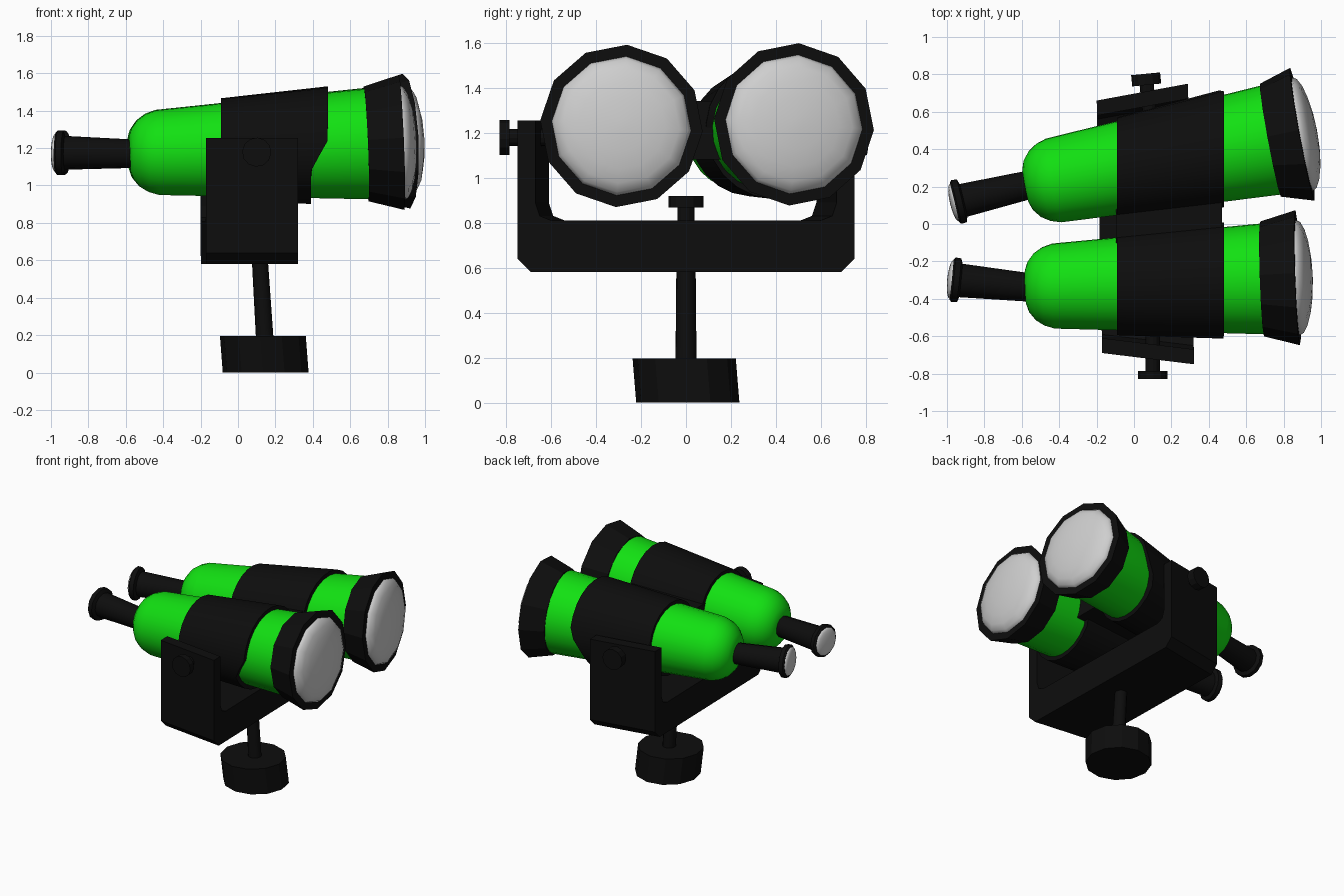
import bpy, bmesh, math
from mathutils import Vector

if "Cube" in bpy.data.objects:
    bpy.data.objects.remove(bpy.data.objects["Cube"])


def material(name, rgb):
    m = bpy.data.materials.new(name)
    m.use_nodes = True
    m.diffuse_color = (*rgb, 1)
    b = m.node_tree.nodes["Principled BSDF"]
    b.inputs["Base Color"].default_value = (*rgb, 1)
    b.inputs["Roughness"].default_value = 0.6
    return m


GREEN = material("bright green", (0.006, 0.75, 0.006))
BLACK = material("matt black", (0.004, 0.004, 0.004))
GLASS = material("pale grey glass", (0.62, 0.62, 0.62))


def finish(name, bm, mat, smooth=None):
    bmesh.ops.recalc_face_normals(bm, faces=bm.faces)
    me = bpy.data.meshes.new(name)
    bm.to_mesh(me)
    bm.free()
    me.materials.append(mat)
    ob = bpy.data.objects.new(name, me)
    bpy.context.collection.objects.link(ob)
    if smooth:
        bpy.ops.object.select_all(action='DESELECT')
        ob.select_set(True)
        bpy.context.view_layer.objects.active = ob
        bpy.ops.object.shade_smooth_by_angle(angle=math.radians(smooth))
    return ob


def loft(name, mat, rings, normal, sides=12, smooth=None, warp=None):
    """Skin (centre, radius) rings lying square to the normal, with closed ends."""
    n = Vector(normal).normalized()
    side = Vector((0, 0, 1)) if abs(n.z) < 0.9 else Vector((0, 1, 0))
    u = side.cross(n).normalized()
    v = n.cross(u)
    bm = bmesh.new()
    loops = []
    for c, r in rings:
        loop = []
        for i in range(sides):
            a = 2 * math.pi * i / sides - math.radians(4)
            p = Vector(c) + r * (u * math.cos(a) + v * math.sin(a))
            loop.append(bm.verts.new(warp(p) if warp else p))
        loops.append(loop)
    for a, b in zip(loops, loops[1:]):
        for i in range(sides):
            j = (i + 1) % sides
            bm.faces.new((a[i], a[j], b[j], b[i]))
    bm.faces.new(loops[0])
    bm.faces.new(loops[-1])
    return finish(name, bm, mat, smooth)


def prism(name, mat, low, high):
    """Join two matching outlines."""
    bm = bmesh.new()
    a = [bm.verts.new(p) for p in low]
    b = [bm.verts.new(p) for p in high]
    bm.faces.new(a)
    bm.faces.new(b)
    for i in range(len(a)):
        j = (i + 1) % len(a)
        bm.faces.new((a[i], a[j], b[j], b[i]))
    return finish(name, bm, mat)


def dome(name, centre, n, radius, bulge, sides=12):
    """Shallow bulging lens."""
    rings = [(centre - n * 0.01, radius)]
    for k in range(6):
        a = math.radians(90 * k / 5.3)
        rings.append((centre + n * bulge * math.sin(a), radius * math.cos(a)))
    loft(name, GLASS, rings, n, sides, smooth=50)


def slant(p):
    """Pull the lower front edge of the grip backwards."""
    if p.x > 0.3:
        p.x -= 0.09 * min(1, max(0, (1.24 - p.z) / 0.16))
    return p


# Each telescope: rear of body, front rim, eyepiece end, start of objective hood
BARRELS = [
    ("right", Vector((-0.58, -0.337, 1.17)), Vector((0.875, -0.287, 1.23)),
     Vector((-0.975, -0.297, 1.175)), 0.685),
    ("left", Vector((-0.58, 0.205, 1.17)), Vector((0.90, 0.48, 1.237)),
     Vector((-0.96, 0.115, 1.175)), 0.73),
]
for label, rear, front, eye, hood_x in BARRELS:
    n = (front - rear).normalized()

    def at(x):
        return rear.lerp(front, (x - rear.x) / (front.x - rear.x))

    # Domed and tapering body
    profile = [(-0.58, 0.09), (-0.565, 0.135), (-0.53, 0.18), (-0.485, 0.21),
               (-0.43, 0.228), (hood_x + 0.02, 0.298)]
    loft(label + "_body", GREEN, [(at(x), r) for x, r in profile], n, 24, 40)

    # Grip sleeve with slanted front edge, cut square to x
    grip = [(-0.09, 0.25), (-0.09, 0.275), (0.48, 0.313), (0.48, 0.28)]
    loft(label + "_grip", BLACK, [(at(x), r) for x, r in grip], (1, 0, 0), 24,
         smooth=35, warp=slant)

    # Flared objective hood and front lens
    loft(label + "_objective_hood", BLACK,
         [(at(hood_x), 0.28), (at(hood_x), 0.308), (front, 0.362), (front, 0.30)], n)
    dome(label + "_front_lens", front, n, 0.31, 0.08)

    # Eyepiece tube, flange and eye lens
    e = (eye - rear).normalized()
    tube = [(rear - e * 0.08, 0.075), (rear, 0.077), (eye - e * 0.05, 0.09),
            (eye - e * 0.04, 0.118), (eye - e * 0.01, 0.12), (eye, 0.108)]
    loft(label + "_eyepiece", BLACK, tube, e, 12, 35)
    dome(label + "_eye_lens", eye, e, 0.104, 0.024)

# Bridge between the two grips
prism("bridge", BLACK,
      [(-0.095, y, z) for y, z in ((-0.25, 1.08), (0.2, 1.08), (0.2, 1.31), (-0.25, 1.31))],
      [(0.47, y, z) for y, z in ((-0.2, 1.08), (0.3, 1.08), (0.3, 1.34), (-0.2, 1.34))])


# U-shaped yoke that widens towards the front lenses
def yoke_outline(x, right, left):
    half = [(0, 0.58), (-0.06, 0.58), (0, 0.64), (0, 1.255), (-0.08, 1.255),
            (-0.08, 0.89), (-0.10, 0.83), (-0.15, 0.81)]
    pts = [(-(right + d), z) for d, z in half[1:]]
    pts += [(left + d, z) for d, z in reversed(half[1:])]
    return [(x - 0.022 * y, y, z) for y, z in pts]


prism("yoke", BLACK, yoke_outline(-0.185, 0.69, 0.66), yoke_outline(0.305, 0.75, 0.75))


# Clamp screws: thin shank and round head
def screw(name, start, end, head):
    s, e = Vector(start), Vector(end)
    d = (e - s).normalized()
    loft(name, BLACK, [(s, 0.038), (e - d * head, 0.038), (e - d * head, 0.078), (e, 0.078)], d)


screw("right_clamp_screw", (0.10, -0.58, 1.178), (0.10, -0.83, 1.178), 0.045)
screw("left_clamp_screw", (0.09, 0.52, 1.178), (0.062, 0.803, 1.178), 0.06)
screw("centre_screw", (0.11, 0, 0.78), (0.11, 0, 0.918), 0.05)

# Stem and round foot
loft("stem", BLACK, [((0.143, 0, 0.18), 0.047), ((0.117, 0, 0.60), 0.043)], (0, 0, 1), 12, 35)
loft("foot", BLACK, [((0.148, 0.008, 0), 0.23), ((0.133, -0.008, 0.195), 0.23)], (0, 0, 1))
